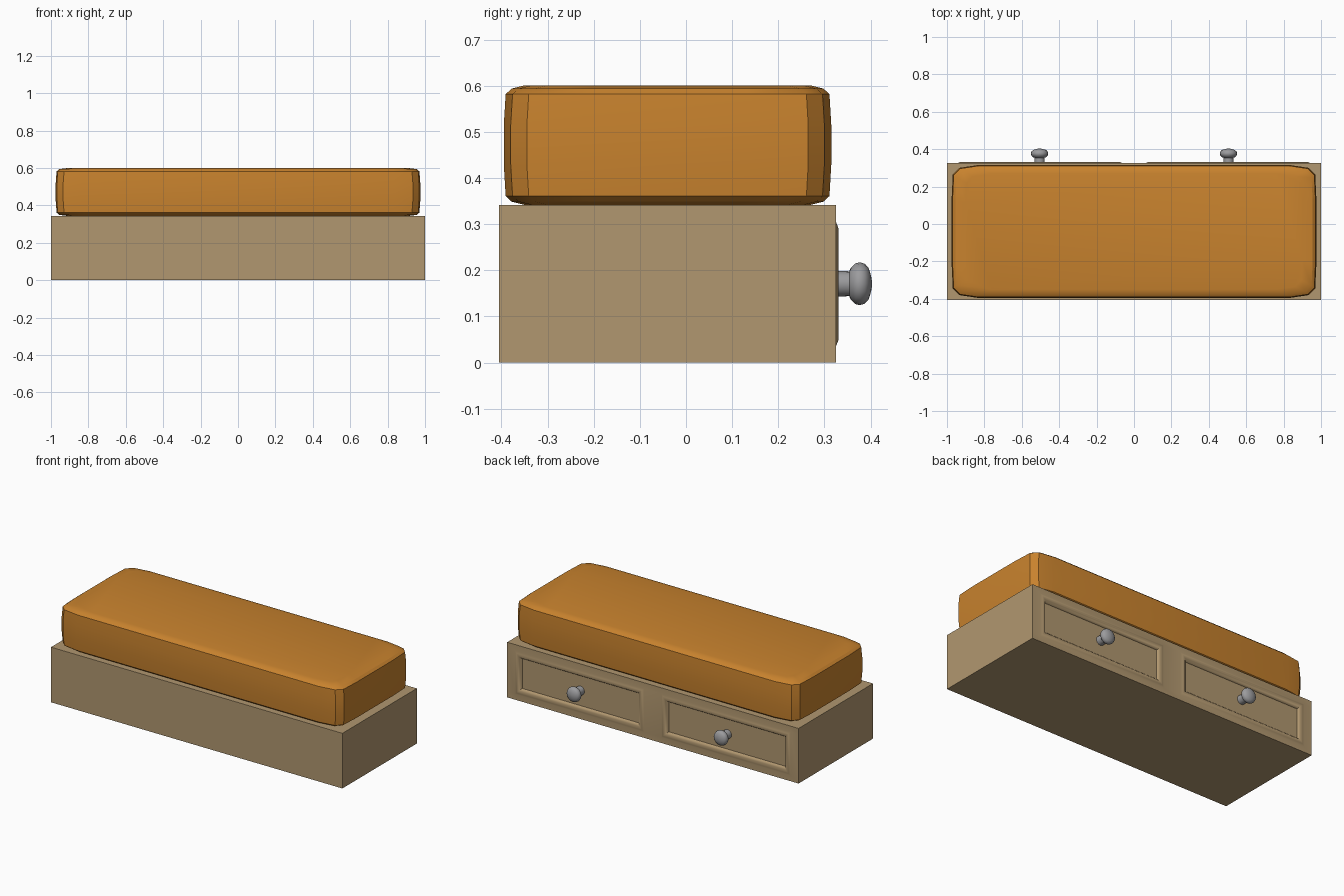
import bpy, bmesh, math
from mathutils import Vector

cube = bpy.data.objects.get("Cube")
if cube:
    bpy.data.objects.remove(cube, do_unlink=True)


def material(name, rgb, metallic=0.0):
    m = bpy.data.materials.new(name)
    m.use_nodes = True
    m.diffuse_color = (*rgb, 1)
    m.node_tree.nodes["Principled BSDF"].inputs["Base Color"].default_value = (*rgb, 1)
    return m


wood = material("tan wood", (0.44, 0.31, 0.16))
fabric = material("orange fabric", (0.58, 0.225, 0.027))
metal = material("grey metal", (0.33, 0.33, 0.34))


def finish(bm, name, mat, angle=30):
    bmesh.ops.recalc_face_normals(bm, faces=bm.faces)
    mesh = bpy.data.meshes.new(name)
    bm.to_mesh(mesh)
    bm.free()
    mesh.materials.append(mat)
    ob = bpy.data.objects.new(name, mesh)
    bpy.context.collection.objects.link(ob)
    bpy.ops.object.select_all(action='DESELECT')
    ob.select_set(True)
    bpy.context.view_layer.objects.active = ob
    bpy.ops.object.shade_smooth_by_angle(angle=math.radians(angle))
    return ob


def loft(bm, rings):
    """Skin a list of closed point rings and cap both ends."""
    loops = [[bm.verts.new(p) for p in ring] for ring in rings]
    n = len(loops[0])
    for a, b in zip(loops, loops[1:]):
        for i in range(n):
            j = (i + 1) % n
            bm.faces.new((a[i], a[j], b[j], b[i]))
    bm.faces.new(loops[0][::-1])
    bm.faces.new(loops[-1])


# Base box with two moulded drawer fronts on the back
Y_MID, BACK, HEIGHT = -0.04, 0.325, 0.342
bm = bmesh.new()
bmesh.ops.create_cube(bm, size=1)
for v in bm.verts:
    v.co = (v.co.x * 2, v.co.y * 0.73 + Y_MID, (v.co.z + 0.5) * HEIGHT)


def back_faces():
    return [f for f in bm.faces if abs(f.calc_center_median().y - BACK) < 1e-4]


cuts = [((x, 0, 0), (1, 0, 0)) for x in (-0.945, -0.06, 0.06, 0.945)]
cuts += [((0, 0, z), (0, 0, 1)) for z in (0.035, 0.305)]
for co, no in cuts:
    faces = back_faces()
    geom = faces + list({e for f in faces for e in f.edges}) + list({v for f in faces for v in f.verts})
    bmesh.ops.bisect_plane(bm, geom=geom, plane_co=co, plane_no=no)
bmesh.ops.recalc_face_normals(bm, faces=bm.faces)
drawers = [f for f in back_faces()
           if abs(abs(f.calc_center_median().x) - 0.5025) < 0.01
           and abs(f.calc_center_median().z - 0.17) < 0.01]
# Raised lip, then a step down to the recessed panel
for width, depth in ((0.012, 0.005), (0.008, 0.001), (0.010, -0.002), (0.010, -0.010), (0.002, -0.005)):
    bmesh.ops.inset_individual(bm, faces=drawers, thickness=width, depth=depth, use_even_offset=True)
finish(bm, "drawer_base", wood, 40)


# Cushion lofted from rounded, slightly bulging outlines
def outline(a, b, z):
    q = [(a, b * 0.5), (a - 0.006, b - 0.05), (a - 0.04, b - 0.015), (a - 0.14, b)]
    pts = q + [(-x, y) for x, y in q[::-1]]
    pts += [(-x, -y) for x, y in pts]
    return [Vector((x, y + Y_MID, z)) for x, y in pts]


levels = [(0.90, 0.310, 0.342), (0.955, 0.338, 0.349), (0.970, 0.351, 0.361), (0.975, 0.355, 0.43),
          (0.975, 0.355, 0.515), (0.970, 0.351, 0.582), (0.955, 0.338, 0.594), (0.90, 0.310, 0.601)]
bm = bmesh.new()
loft(bm, [outline(*level) for level in levels])
finish(bm, "seat_cushion", fabric, 30)

# Drawer knobs turned around the y axis
KNOB = [(0.028, 0.308), (0.027, 0.354), (0.034, 0.357), (0.044, 0.367), (0.0465, 0.377),
        (0.043, 0.388), (0.034, 0.396), (0.018, 0.401), (0.006, 0.403)]
SIDES = 16
for side, x in (("left", 0.505), ("right", -0.505)):
    bm = bmesh.new()
    loft(bm, [[(x + r * math.cos(2 * math.pi * i / SIDES), y, 0.171 + r * math.sin(2 * math.pi * i / SIDES))
               for i in range(SIDES)] for r, y in KNOB])
    finish(bm, side + "_drawer_knob", metal, 40)
